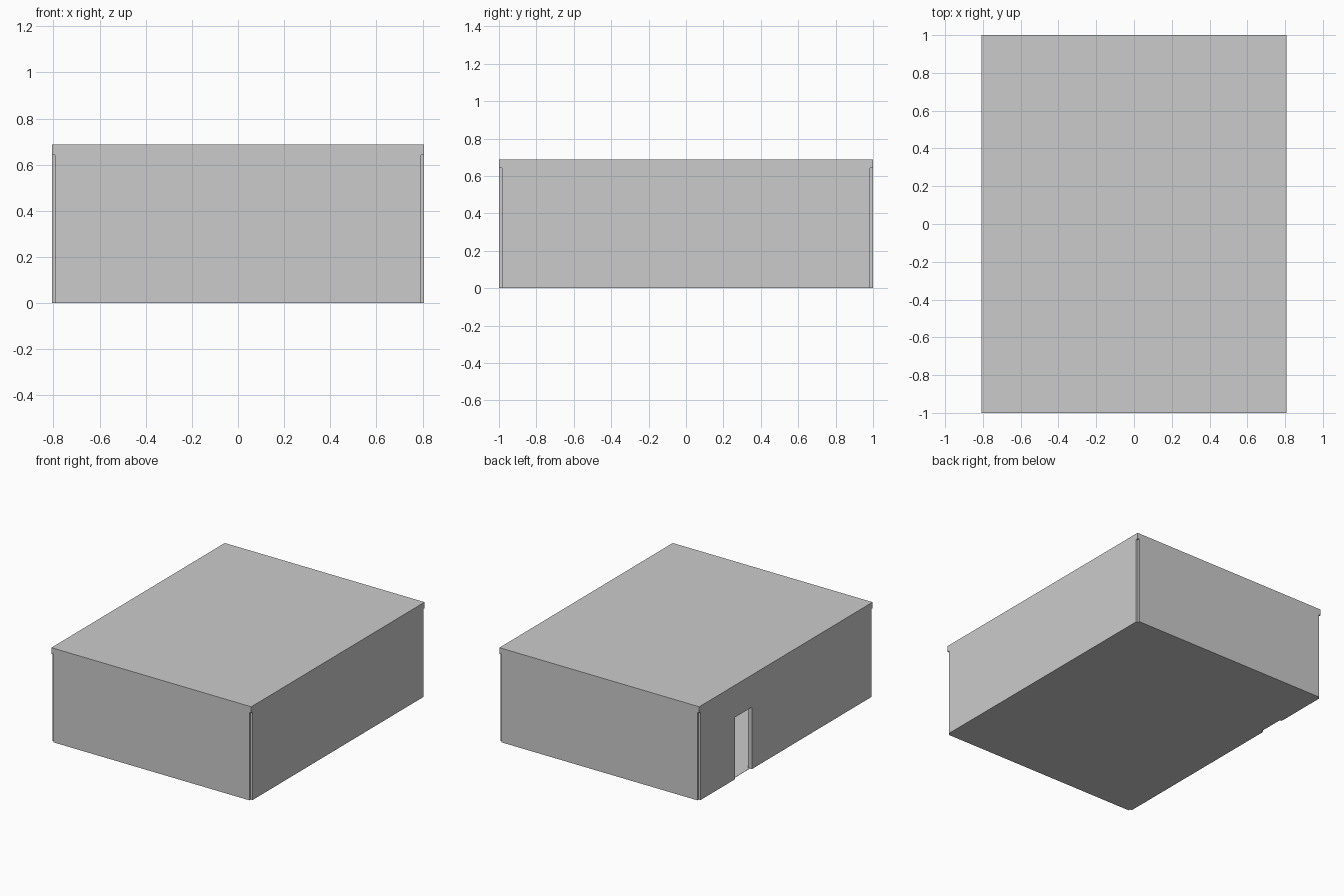
import bpy, bmesh

if "Cube" in bpy.data.objects:
    bpy.data.objects.remove(bpy.data.objects["Cube"])

W, D = 0.807, 1.0            # outer half extents
T = 0.03                     # wall thickness
CX, CY = W - T / 2, D - T / 2  # wall centrelines
WALL_H, TOP = 0.643, 0.687

grey = bpy.data.materials.new("light_grey")
grey.diffuse_color = (0.6, 0.6, 0.6, 1)
grey.use_nodes = True
grey.node_tree.nodes["Principled BSDF"].inputs["Base Color"].default_value = grey.diffuse_color


def prism(name, points, offset):
    """Extrude a flat polygon by an offset vector."""
    bm = bmesh.new()
    face = bm.faces.new([bm.verts.new(p) for p in points])
    ext = bmesh.ops.extrude_face_region(bm, geom=[face], use_keep_orig=True)
    verts = [g for g in ext["geom"] if isinstance(g, bmesh.types.BMVert)]
    bmesh.ops.translate(bm, verts=verts, vec=offset)
    bmesh.ops.recalc_face_normals(bm, faces=bm.faces)
    mesh = bpy.data.meshes.new(name)
    bm.to_mesh(mesh)
    bm.free()
    mesh.materials.append(grey)
    obj = bpy.data.objects.new(name, mesh)
    bpy.context.collection.objects.link(obj)
    return obj


def box(name, x0, x1, y0, y1, z0, z1):
    return prism(name, [(x0, y0, z0), (x1, y0, z0), (x1, y1, z0), (x0, y1, z0)],
                 (0, 0, z1 - z0))


# Thin floor and roof slab
box("floor", -CX, CX, -CY, CY, 0, 0.002)
box("roof", -W, W, -D, D, WALL_H, TOP)

# Walls end on each other's centrelines, leaving small corner notches
box("front_wall", -CX, CX, -D, -D + T, 0, WALL_H)
box("back_wall", -CX, CX, D - T, D, 0, WALL_H)
box("right_wall", W - T, W, -CY, CY, 0, WALL_H)

# Left wall with the open doorway
d0, d1, dh = 0.393, 0.59, 0.452
outline = [(-CY, 0), (d0, 0), (d0, dh), (d1, dh), (d1, 0),
           (CY, 0), (CY, WALL_H), (-CY, WALL_H)]
prism("left_wall_with_doorway", [(-W, y, z) for y, z in outline], (T, 0, 0))
